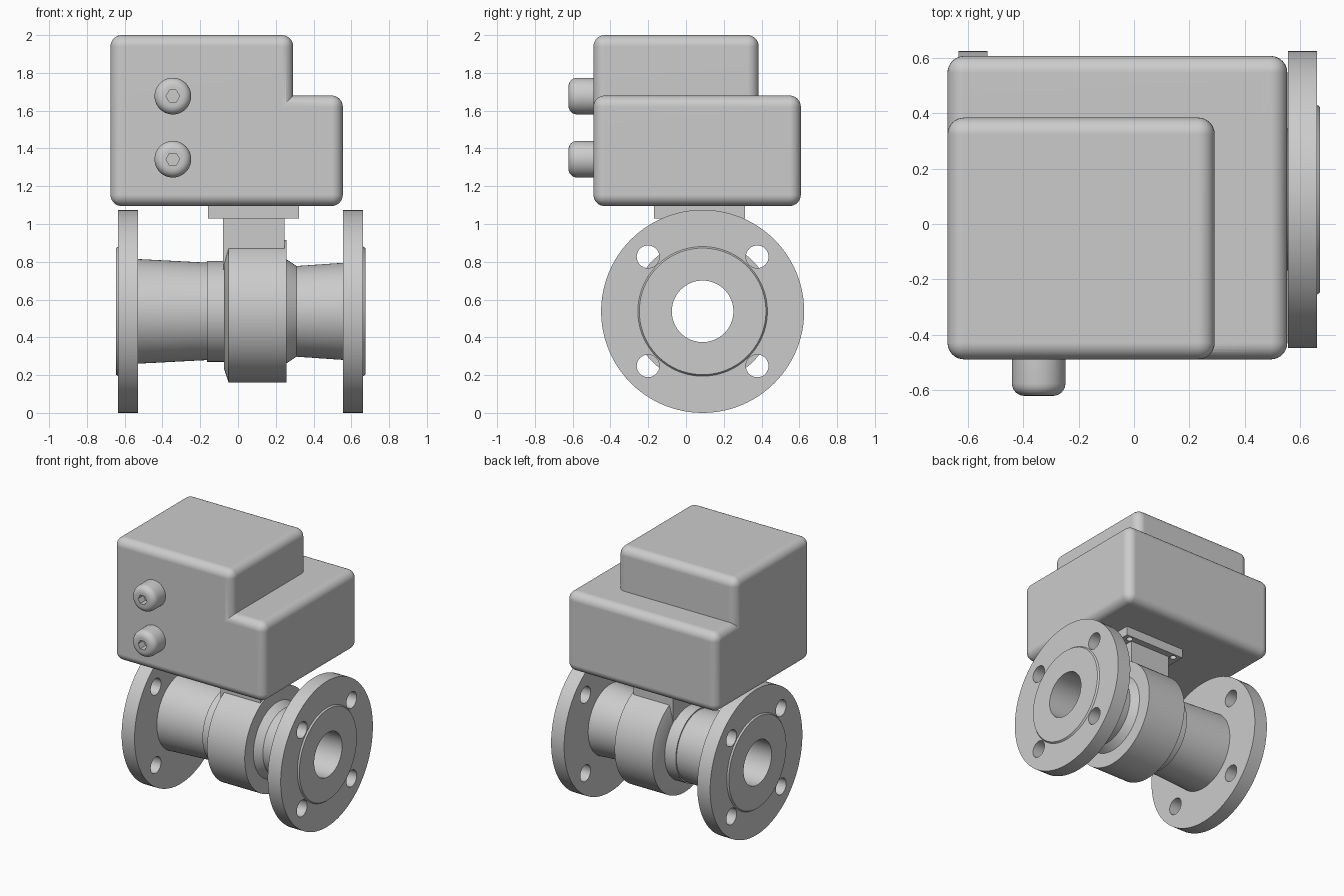
import bpy, bmesh, math
from mathutils import Matrix, Vector

if "Cube" in bpy.data.objects:
    bpy.data.objects.remove(bpy.data.objects["Cube"])

CY, CZ = 0.088, 0.5375      # pipe axis
BORE = 0.163


def finish(bm, name):
    bmesh.ops.recalc_face_normals(bm, faces=bm.faces)
    me = bpy.data.meshes.new(name)
    bm.to_mesh(me)
    bm.free()
    ob = bpy.data.objects.new(name, me)
    bpy.context.collection.objects.link(ob)
    return ob


def activate(ob):
    bpy.ops.object.select_all(action='DESELECT')
    ob.select_set(True)
    bpy.context.view_layer.objects.active = ob


def smooth(ob, angle=30):
    activate(ob)
    bpy.ops.object.shade_smooth_by_angle(angle=math.radians(angle))


def lathe(name, profile, matrix, n=96, closed=True):
    """Spin (axial, radius) points about local x, then place with matrix."""
    bm = bmesh.new()
    rings = [[bm.verts.new((a, r * math.cos(2 * math.pi * i / n), r * math.sin(2 * math.pi * i / n)))
              for i in range(n)] for a, r in profile]
    pairs = list(zip(rings, rings[1:]))
    if closed:
        pairs.append((rings[-1], rings[0]))
    else:
        bm.faces.new(rings[0])
        bm.faces.new(rings[-1])
    for p, q in pairs:
        for i in range(n):
            j = (i + 1) % n
            bm.faces.new((p[i], p[j], q[j], q[i]))
    bmesh.ops.transform(bm, matrix=matrix, verts=bm.verts)
    return finish(bm, name)


def box(name, lo, hi, radius=0):
    lo, hi = Vector(lo), Vector(hi)
    bm = bmesh.new()
    bmesh.ops.create_cube(bm, size=1, matrix=Matrix.Translation((lo + hi) / 2)
                          @ Matrix.Diagonal((*(hi - lo), 1)))
    if radius:
        bmesh.ops.bevel(bm, geom=bm.edges[:], offset=radius, segments=8, profile=0.5, affect='EDGES')
    return finish(bm, name)


def rods(name, placements, r, depth, n=32):
    """Several cylinders in one mesh, used as cutters."""
    bm = bmesh.new()
    for m in placements:
        bmesh.ops.create_cone(bm, cap_ends=True, segments=n, radius1=r, radius2=r, depth=depth, matrix=m)
    return finish(bm, name)


def boolean(ob, other, operation):
    activate(ob)
    mod = ob.modifiers.new("bool", 'BOOLEAN')
    mod.operation, mod.solver, mod.object = operation, 'EXACT', other
    bpy.ops.object.modifier_apply(modifier=mod.name)
    bpy.data.objects.remove(other)


# Stepped actuator housing: two rounded boxes joined
housing = box("actuator_housing", (-0.675, -0.49, 1.095), (0.555, 0.608, 1.68), 0.06)
boolean(housing, box("housing_top", (-0.675, -0.49, 1.3), (0.292, 0.385, 2.0), 0.06), 'UNION')
smooth(housing)
housing.modifiers.new("weighted", 'WEIGHTED_NORMAL').keep_sharp = True

# Cable glands with hexagonal sockets on the front
for k, z in enumerate((1.343, 1.677)):
    place = Matrix.Translation((-0.345, 0, z)) @ Matrix.Rotation(math.radians(-90), 4, 'Z')
    arc = [(0.577 + 0.045 * math.sin(t * math.pi / 12), 0.052 + 0.045 * math.cos(t * math.pi / 12))
           for t in range(7)]
    gland = lathe(f"cable_gland_{k + 1}", [(0.47, 0.097)] + arc, place, 48, closed=False)
    socket = Matrix.Translation((-0.345, -0.62, z)) @ Matrix.Rotation(math.pi / 2, 4, 'X') \
        @ Matrix.Rotation(math.pi / 6, 4, 'Z')
    boolean(gland, rods("socket_cutter", [socket], 0.036, 0.12, 6), 'DIFFERENCE')
    smooth(gland)

# Valve body with necks and through bore
axis = Matrix.Translation((0, CY, CZ))
body = lathe("valve_body", [
    (-0.53, BORE), (-0.53, 0.277), (-0.165, 0.258), (-0.165, 0.267), (-0.075, 0.267), (-0.075, 0.30),
    (-0.05, 0.377), (0.257, 0.377), (0.257, 0.275), (0.31, 0.24), (0.557, 0.257), (0.557, BORE)], axis)
smooth(body)

# Pipe flanges with raised faces and four bolt holes each
for name, inner, outer, face in (("left_flange", -0.53, -0.635, -0.646), ("right_flange", 0.557, 0.663, 0.674)):
    flange = lathe(name, [(inner, BORE), (inner, 0.5375), (outer, 0.5375), (outer, 0.343),
                          (face, 0.335), (face, BORE)], axis)
    holes = [Matrix.Translation(((inner + outer) / 2, CY + sy * 0.289, CZ + sz * 0.289))
             @ Matrix.Rotation(math.pi / 2, 4, 'Y') for sy in (-1, 1) for sz in (-1, 1)]
    boolean(flange, rods("bolt_cutter", holes, 0.06, 0.3), 'DIFFERENCE')
    smooth(flange)

# Stem block and mounting plate under the housing
box("stem_block", (-0.08, CY - 0.177, 0.76), (0.245, CY + 0.177, 1.04))
plate = box("mounting_plate", (-0.16, -0.17, 1.03), (0.323, 0.313, 1.1))
screws = [Matrix.Translation((0.082 + sx * 0.19, 0.072 + sy * 0.205, 1.06))
          for sx in (-1, 1) for sy in (-1, 1)]
boolean(plate, rods("screw_cutter", screws, 0.022, 0.2, 24), 'DIFFERENCE')
smooth(plate)
